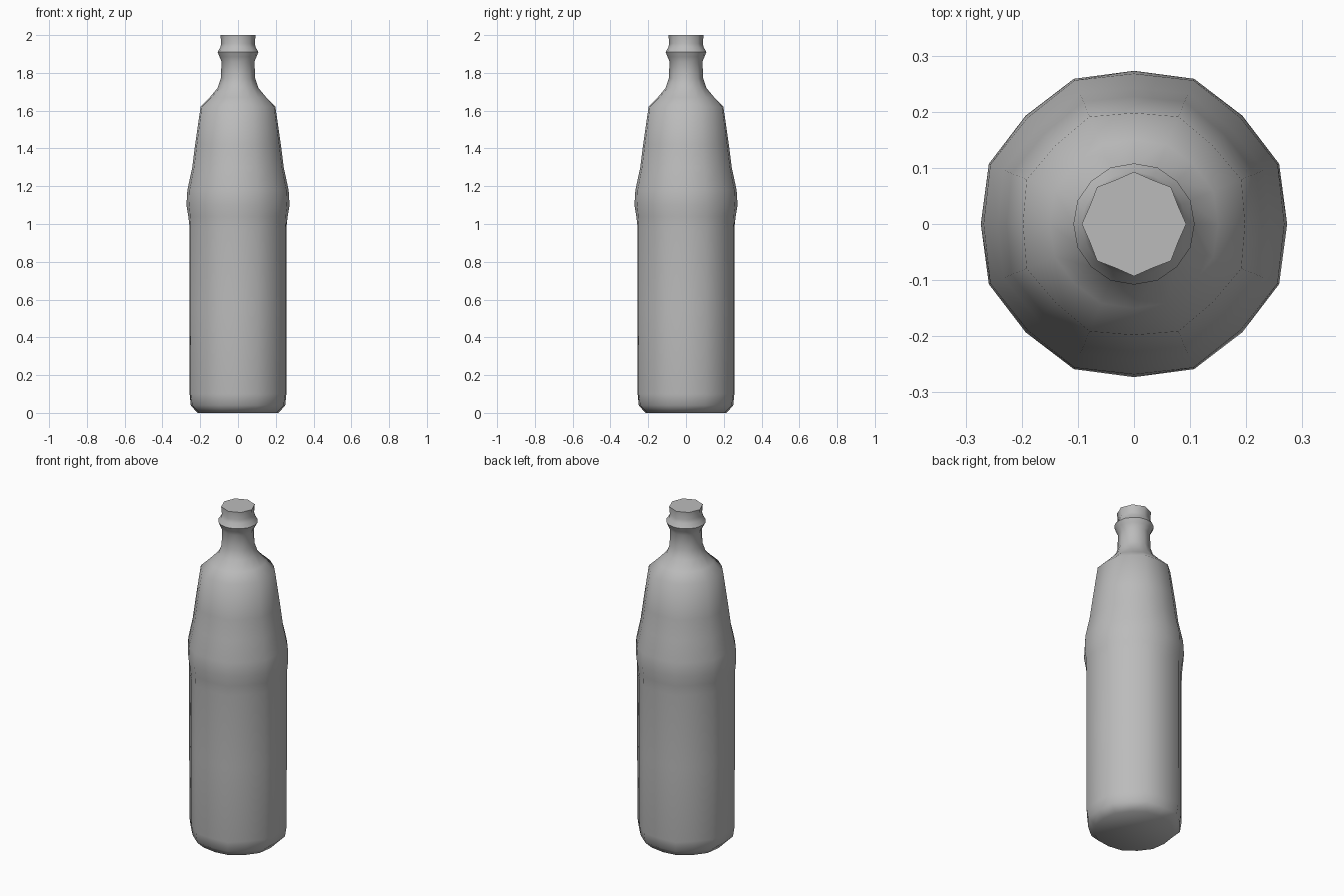
import bpy, bmesh, math

SIDES = 16

cube = bpy.data.objects.get("Cube")
if cube:
    bpy.data.objects.remove(cube, do_unlink=True)

grey = bpy.data.materials.new("plain_grey")
grey.use_nodes = True
colour = (0.5, 0.5, 0.5, 1)
grey.diffuse_color = colour
grey.node_tree.nodes["Principled BSDF"].inputs["Base Color"].default_value = colour

# Profile rings: height, radius on the flats, radius on the corners between them
profile = [
    (0.0, 0.215, 0.22), (0.04, 0.25, 0.262), (0.1, 0.256, 0.271),
    (0.55, 0.256, 0.272), (0.98, 0.256, 0.272),                 # body
    (1.04, 0.263, 0.274), (1.1, 0.273, 0.28), (1.18, 0.268, 0.277),  # belly band
    (1.3, 0.242, 0.252), (1.42, 0.227, 0.236), (1.62, 0.198, 0.207),  # taper
    (1.67, 0.15, 0.153), (1.72, 0.108, 0.105), (1.77, 0.091, 0.085),  # shoulder
    (1.86, 0.087, 0.083), (1.885, 0.098, 0.096), (1.91, 0.108, 0.109),  # collar
    (1.935, 0.094, 0.092), (1.955, 0.089, 0.083), (2.0, 0.093, 0.085),  # mouth
]


def ring(bm, z, flat, corner):
    verts = []
    for i in range(SIDES):
        a = math.tau * i / SIDES
        r = corner if i % 2 else flat
        verts.append(bm.verts.new((r * math.cos(a), r * math.sin(a), z)))
    return verts


# Bottle: stacked rings, closed at base and mouth
bm = bmesh.new()
rings = [ring(bm, *row) for row in profile]
for low, high in zip(rings, rings[1:]):
    for i in range(SIDES):
        j = (i + 1) % SIDES
        bm.faces.new((low[i], low[j], high[j], high[i]))
bm.faces.new(reversed(rings[0]))
bm.faces.new(rings[-1])
mesh = bpy.data.meshes.new("bottle")
bm.to_mesh(mesh)
bm.free()
mesh.materials.append(grey)

bottle = bpy.data.objects.new("bottle", mesh)
bpy.context.collection.objects.link(bottle)
bpy.ops.object.select_all(action="DESELECT")
bottle.select_set(True)
bpy.context.view_layer.objects.active = bottle
bpy.ops.object.shade_smooth_by_angle(angle=math.radians(48))
